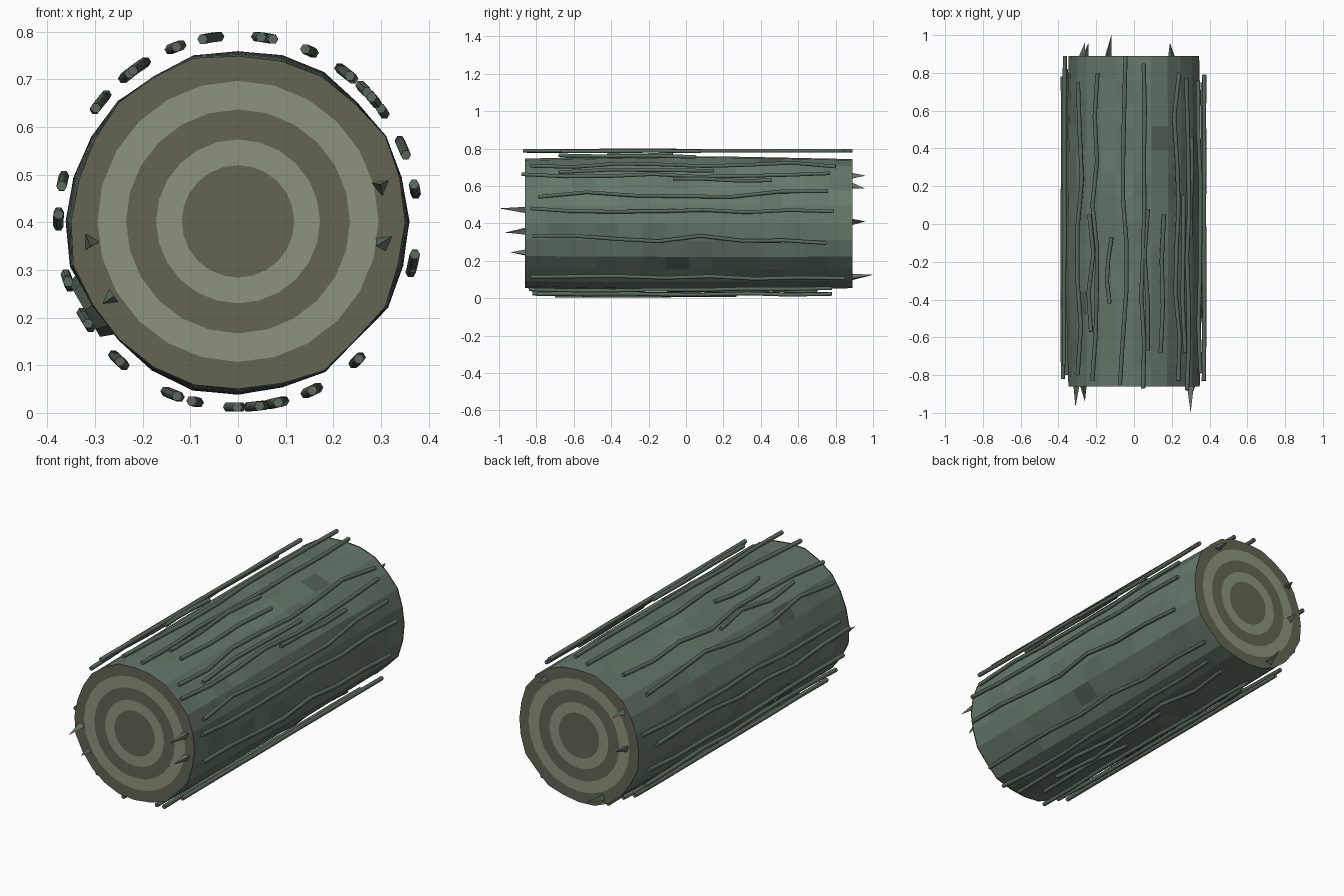
import bpy, bmesh, math, random
from mathutils import Vector

if "Cube" in bpy.data.objects:
    bpy.data.objects.remove(bpy.data.objects["Cube"])

random.seed(7)
SIDES, SEGS = 24, 14
Y0, Y1, CZ = -0.86, 0.89, 0.402


def material(name, rgb):
    m = bpy.data.materials.new(name)
    m.diffuse_color = (*rgb, 1)
    m.use_nodes = True
    m.node_tree.nodes["Principled BSDF"].inputs["Base Color"].default_value = m.diffuse_color
    return m


bark = [material("bark_%d" % i, (0.13 * k, 0.185 * k, 0.14 * k))
        for i, k in enumerate((1.0, 0.92, 1.08, 0.65))]
strand_mat = material("bark_strand", (0.10, 0.145, 0.11))
wood_dark = material("wood_dark", (0.125, 0.13, 0.088))
wood_light = material("wood_light", (0.27, 0.29, 0.20))
knot_mat = material("knot", (0.06, 0.09, 0.065))


def polar(deg, r, y, rz=None):
    a = math.radians(deg)
    return Vector((r * math.cos(a), y, CZ + (rz or r) * math.sin(a)))


def finish(bm, name, mats):
    bmesh.ops.recalc_face_normals(bm, faces=bm.faces)
    me = bpy.data.meshes.new(name)
    bm.to_mesh(me)
    bm.free()
    ob = bpy.data.objects.new(name, me)
    for m in mats:
        me.materials.append(m)
    bpy.context.collection.objects.link(ob)
    return ob


# slightly uneven trunk radius, narrower at the cut ends
ridge = [random.uniform(-0.006, 0.006) for _ in range(SIDES)]


def radius(i, t):
    bulge = 0.010 * math.sin(math.pi * t)
    return 0.350 + bulge + ridge[i % SIDES] + 0.003 * math.sin(5 * t + i)


# trunk bark: faceted tube with randomly shaded patches
bm = bmesh.new()
rings = []
for j in range(SEGS + 1):
    t = j / SEGS
    rings.append([bm.verts.new(polar(i * 360 / SIDES, radius(i, t), Y0 + (Y1 - Y0) * t))
                  for i in range(SIDES)])
for j in range(SEGS):
    for i in range(SIDES):
        k = (i + 1) % SIDES
        f = bm.faces.new((rings[j][i], rings[j][k], rings[j + 1][k], rings[j + 1][i]))
        f.material_index = random.choices(range(3), (6, 1.5, 1.5))[0]
        if (i, j) in ((4, 10), (21, 6), (9, 3)):
            f.material_index = 3
finish(bm, "trunk_bark", bark)


# cut ends: flat discs with alternating growth rings
def cut_end(name, y, t):
    bm = bmesh.new()
    loops = [[bm.verts.new(polar(i * 360 / SIDES, r, y)) for i in range(SIDES)]
             for r in (0.118, 0.172, 0.235, 0.295)]
    loops.append([bm.verts.new(polar(i * 360 / SIDES, radius(i, t) + 0.003, y))
                  for i in range(SIDES)])
    bm.faces.new(loops[0])
    for n in range(4):
        for i in range(SIDES):
            k = (i + 1) % SIDES
            f = bm.faces.new((loops[n][i], loops[n][k], loops[n + 1][k], loops[n + 1][i]))
            f.material_index = (n + 1) % 2
    ob = finish(bm, name, (wood_dark, wood_light))
    want = -1 if y < 0 else 1
    if ob.data.polygons[0].normal.y * want < 0:
        ob.data.flip_normals()


cut_end("front_cut_end", Y0 - 0.002, 0)
cut_end("back_cut_end", Y1 + 0.002, 1)

# bark strands: angle around the trunk, start y, end y
strands = [
    (84, -.87, .85), (80, -.67, .08), (68, -.68, .05), (53, -.83, .80),
    (40, -.88, .77), (45, -.68, .15), (38, -.07, .46), (23.5, -.79, .76),
    (10.5, -.83, .79), (-13, -.82, .75), (-47, -.83, .85), (-65, -.84, .78),
    (-78, -.80, .78), (-84, -.55, .27), (-91, -.70, -.08), (-105, -.82, .78),
    (-111, -.75, .70), (-114, -.30, .40), (-131, -.82, .80), (-148, -.80, .78),
    (-161, -.80, .82), (180, -.82, .78), (168, -.75, .89), (140, -.80, .75),
    (123, -.83, .80), (127, -.57, .05), (110, -.42, -.07), (99, -.85, .89)]
for n, (deg, a, b) in enumerate(strands):
    cu = bpy.data.curves.new("bark_strand", 'CURVE')
    cu.dimensions = '3D'
    cu.bevel_depth, cu.bevel_resolution, cu.use_fill_caps = 0.011, 1, True
    count = max(4, round((b - a) / 0.24) + 1)
    sp = cu.splines.new('POLY')
    sp.points.add(count - 1)
    for i, p in enumerate(sp.points):
        p.co = (*polar(deg + random.uniform(-3, 3), 0.377, a + (b - a) * i / (count - 1), 0.390), 1)
    cu.materials.append(strand_mat)
    ob = bpy.data.objects.new("bark_strand_%02d" % n, cu)
    bpy.context.collection.objects.link(ob)
    bpy.context.view_layer.objects.active = ob
    ob.select_set(True)
bpy.ops.object.convert(target='MESH')
bpy.ops.object.select_all(action='DESELECT')


# splinters: three-sided spikes on the cut ends (base x, base z, tip x, tip y, tip z)
def splinter(name, x, z, tx, ty, tz):
    base_y = Y0 + 0.01 if ty < 0 else Y1 - 0.01
    bm = bmesh.new()
    turn = random.uniform(0, 2)
    v = [bm.verts.new((x + 0.022 * math.cos(turn + i * 2.094), base_y,
                       z + 0.022 * math.sin(turn + i * 2.094))) for i in range(3)]
    tip = bm.verts.new((tx, ty, tz))
    bm.faces.new(v)
    for i in range(3):
        bm.faces.new((v[i], v[(i + 1) % 3], tip))
    finish(bm, name, [bark[0]])


for n, s in enumerate([
        (.30, .475, .30, -1.0, .48), (.31, .36, .29, -.95, .35),
        (-.27, .24, -.26, -.94, .245), (-.31, .36, -.31, -.97, .35),
        (.20, .65, .19, .96, .655), (-.26, .60, -.24, .96, .585),
        (-.28, .41, -.26, .96, .41), (-.14, .11, -.12, 1.0, .125)]):
    splinter("splinter_%d" % n, *s)

# knot: low eight-sided boss on the lower left side
bm = bmesh.new()
bmesh.ops.create_cone(bm, cap_ends=True, segments=8, radius1=0.08, radius2=0.065, depth=0.04)
knot = finish(bm, "knot", [knot_mat])
knot.location = polar(210, 0.352, -0.35)
knot.rotation_euler = (polar(210, 1, 0) - Vector((0, 0, CZ))).to_track_quat('Z', 'Y').to_euler()
